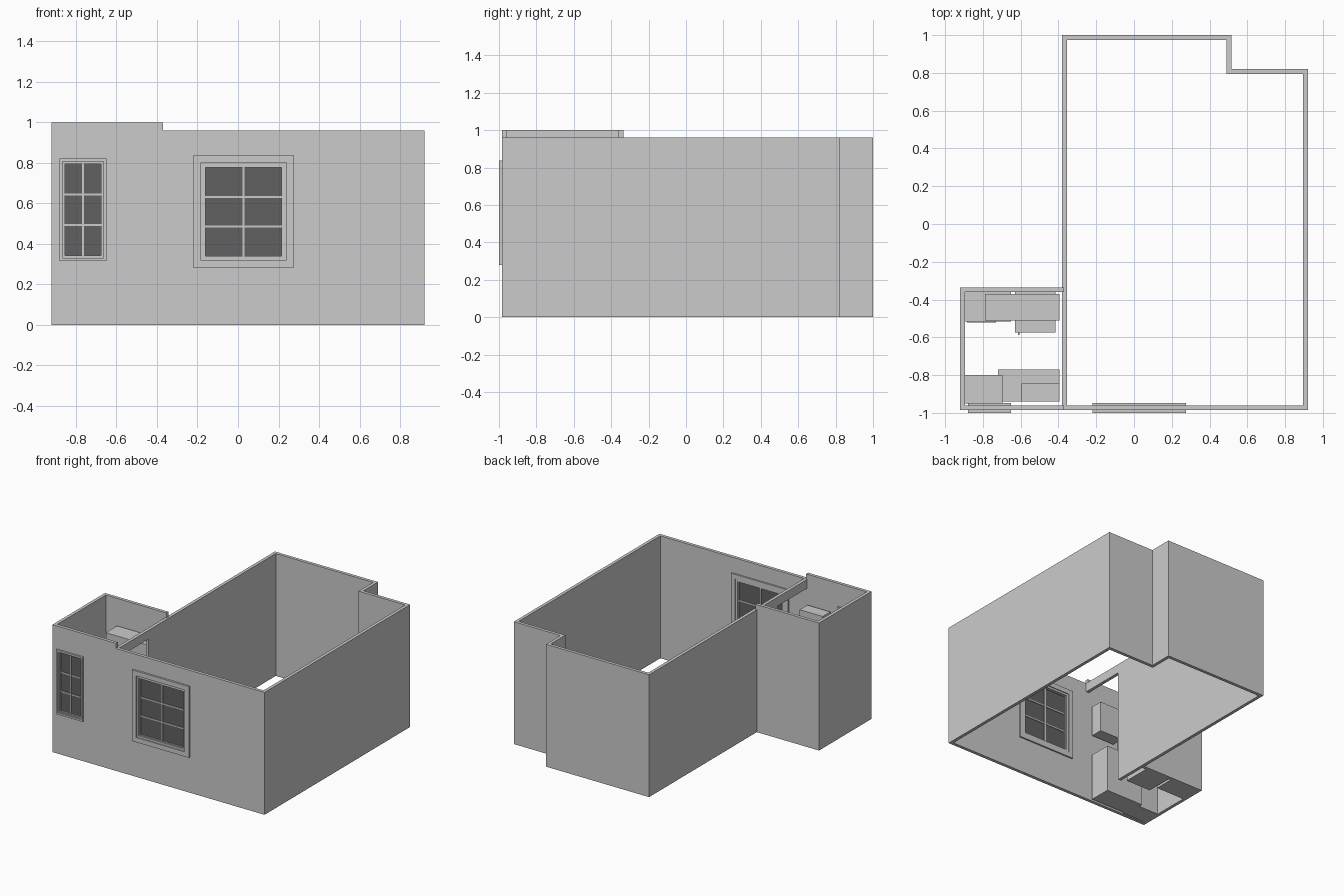
import bpy

if "Cube" in bpy.data.objects:
    bpy.data.objects.remove(bpy.data.objects["Cube"])

glass_mat = bpy.data.materials.new("dark_glass")
glass_mat.diffuse_color = (0.12, 0.12, 0.12, 1)
glass_mat.use_nodes = True
glass_mat.node_tree.nodes["Principled BSDF"].inputs["Base Color"].default_value = glass_mat.diffuse_color


def box(name, x, y, z, mat=None):
    """Box from (min, max) ranges on each axis."""
    corners = [(i, j, k) for i in x for j in y for k in z]
    faces = [(0, 1, 3, 2), (4, 6, 7, 5), (0, 4, 5, 1),
             (2, 3, 7, 6), (0, 2, 6, 4), (1, 5, 7, 3)]
    mesh = bpy.data.meshes.new(name)
    mesh.from_pydata(corners, [], faces)
    if mat:
        mesh.materials.append(mat)
    ob = bpy.data.objects.new(name, mesh)
    bpy.context.collection.objects.link(ob)
    return ob


def prism(name, pts, axis, lo, hi):
    """Extrude a 2D outline along z (axis 'z') or y (axis 'y')."""
    put = (lambda p, h: (p[0], p[1], h)) if axis == 'z' else (lambda p, h: (p[0], h, p[1]))
    n = len(pts)
    verts = [put(p, h) for h in (lo, hi) for p in pts]
    faces = [tuple(reversed(range(n))), tuple(range(n, 2 * n))]
    faces += [(i, (i + 1) % n, n + (i + 1) % n, n + i) for i in range(n)]
    if axis == 'y':
        faces = [f[::-1] for f in faces]
    mesh = bpy.data.meshes.new(name)
    mesh.from_pydata(verts, [], faces)
    ob = bpy.data.objects.new(name, mesh)
    bpy.context.collection.objects.link(ob)
    return ob


def frame(name, x, z, y, w):
    """Rectangular ring of four bars lying in the window plane."""
    box(name + "_left", (x[0], x[0] + w), y, z)
    box(name + "_right", (x[1] - w, x[1]), y, z)
    inner = (x[0] + w, x[1] - w)
    box(name + "_bottom", inner, y, (z[0], z[0] + w))
    box(name + "_top", inner, y, (z[1] - w, z[1]))


T = 0.025             # wall thickness
H, HK = 0.96, 1.0     # main room and kitchen heights
FY = (-0.985, -0.96)  # front wall depth

# Front wall with the step between kitchen and main room
front = prism("front_wall", [(-0.92, 0), (0.92, 0), (0.92, H), (-0.37, H),
                             (-0.37, HK), (-0.92, HK)], 'y', *FY)

# Main room walls around the notched back corner
prism("main_room_walls", [
    (0.92, FY[1]), (0.92, 0.82), (0.515, 0.82), (0.515, 1), (-0.38, 1), (-0.38, -0.60),
    (-0.38 + T, -0.60), (-0.38 + T, 1 - T), (0.515 - T, 1 - T), (0.515 - T, 0.82 - T),
    (0.92 - T, 0.82 - T), (0.92 - T, FY[1])], 'z', 0, H)
box("doorway_lintel", (-0.38, -0.38 + T), (FY[1], -0.60), (0.89, H))

# Kitchen walls
prism("kitchen_walls", [(-0.92, FY[1]), (-0.92 + T, FY[1]), (-0.92 + T, -0.335 - T),
                        (-0.37, -0.335 - T), (-0.37, -0.335), (-0.92, -0.335)], 'z', 0, HK)


# Windows: casing, inner step, sash, glazing bars and glass
def window(name, x, z, casing, step, sash):
    hole = box(name + "_cutter", (x[0] + casing, x[1] - casing), (-1.1, -0.9),
               (z[0] + casing, z[1] - casing))
    hole.hide_render = True
    hole.hide_viewport = True
    mod = front.modifiers.new(name, 'BOOLEAN')
    mod.object = hole
    mod.solver = 'EXACT'
    frame(name + "_casing", x, z, (-1.0, -0.948), casing)
    a = casing
    x, z = (x[0] + a, x[1] - a), (z[0] + a, z[1] - a)
    frame(name + "_step", x, z, (-0.992, -0.955), step)
    x, z = (x[0] + step, x[1] - step), (z[0] + step, z[1] - step)
    frame(name + "_sash", x, z, (-0.985, -0.962), sash)
    x, z = (x[0] + sash, x[1] - sash), (z[0] + sash, z[1] - sash)
    b = 0.005
    mid = sum(x) / 2
    box(name + "_upright_bar", (mid - b, mid + b), (-0.982, -0.964), z)
    for i in (1, 2):
        h = z[0] + (z[1] - z[0]) * i / 3
        box(f"{name}_cross_bar_{i}", x, (-0.981, -0.965), (h - b, h + b))
    box(name + "_glass", x, (-0.976, -0.970), z, glass_mat)


window("small_window", (-0.88, -0.65), (0.315, 0.82), 0.014, 0.008, 0.005)
window("large_window", (-0.22, 0.275), (0.28, 0.838), 0.037, 0.016, 0.007)

# Kitchen units along the front wall
box("front_counter", (-0.72, -0.395), (-0.94, -0.77), (0, 0.37))
box("front_low_unit", (-0.90, -0.695), (-0.95, -0.80), (0, 0.39))
box("front_wall_cabinet", (-0.595, -0.395), (-0.94, -0.845), (0.53, 0.77))

# Kitchen units along the back wall
box("back_counter", (-0.90, -0.65), (-0.515, -0.355), (0, 0.38))
box("counter_handle", (-0.885, -0.73), (-0.521, -0.515), (0.32, 0.335))
box("fridge", (-0.63, -0.415), (-0.575, -0.36), (0, 0.54))
box("fridge_handle", (-0.615, -0.605), (-0.587, -0.575), (0.28, 0.46))
box("back_wall_cabinet", (-0.79, -0.395), (-0.51, -0.37), (0.55, 0.79))
